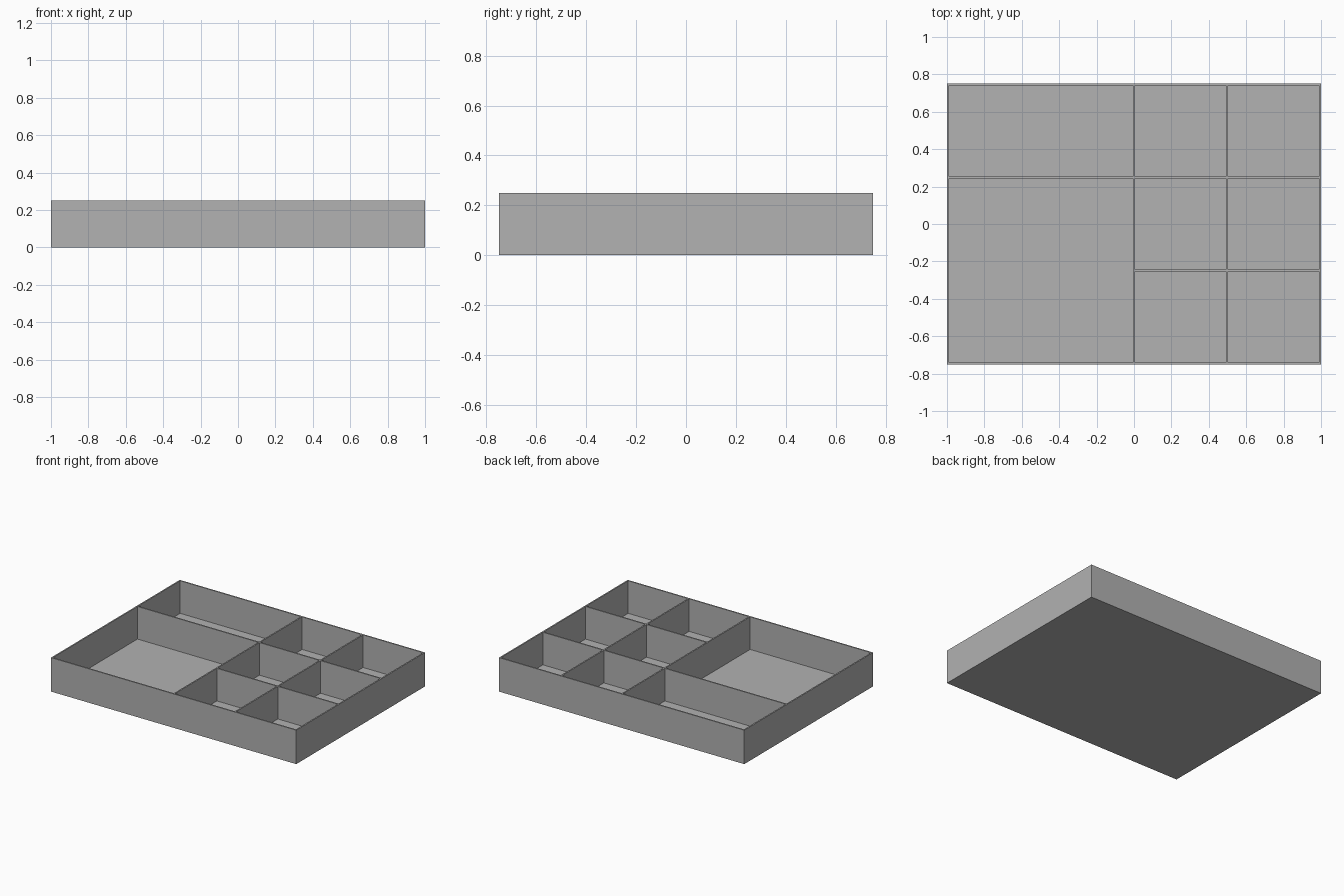
import bpy
import bmesh
from mathutils import Matrix, Vector

old = bpy.data.objects.get("Cube")
if old:
    bpy.data.objects.remove(old, do_unlink=True)

WIDTH, DEPTH, HEIGHT, WALL = 2.0, 1.5, 0.25, 0.01

# Material
grey = bpy.data.materials.new("plain grey")
grey.use_nodes = True
colour = (0.445, 0.445, 0.445, 1)
grey.diffuse_color = colour
grey.node_tree.nodes["Principled BSDF"].inputs["Base Color"].default_value = colour


def add_box(bm, low, high):
    low, high = Vector(low), Vector(high)
    matrix = Matrix.Translation((low + high) / 2) @ Matrix.Diagonal((*(high - low), 1))
    bmesh.ops.create_cube(bm, size=1, matrix=matrix)


def make_boxes(name, boxes):
    bm = bmesh.new()
    for low, high in boxes:
        add_box(bm, low, high)
    mesh = bpy.data.meshes.new(name)
    bm.to_mesh(mesh)
    bm.free()
    mesh.materials.append(grey)
    obj = bpy.data.objects.new(name, mesh)
    bpy.context.scene.collection.objects.link(obj)
    return obj


# Wall centre lines: one wide column and two narrow ones, three rows
x_end, y_end = (WIDTH - WALL) / 2, (DEPTH - WALL) / 2
xs = [-x_end, 0, x_end / 2, x_end]
ys = [-y_end, -y_end / 3, y_end / 3, y_end]


def pocket(x0, x1, y0, y1):
    h = WALL / 2
    return (x0 + h, y0 + h, WALL), (x1 - h, y1 - h, HEIGHT + 0.1)


# Two wide compartments on one side, six square ones on the other
pockets = [pocket(xs[0], xs[1], ys[0], ys[2]), pocket(xs[0], xs[1], ys[2], ys[3])]
for i in (1, 2):
    for j in range(3):
        pockets.append(pocket(xs[i], xs[i + 1], ys[j], ys[j + 1]))

tray = make_boxes("divided_tray", [((-WIDTH / 2, -DEPTH / 2, 0), (WIDTH / 2, DEPTH / 2, HEIGHT))])
cutter = make_boxes("compartment_cutter", pockets)
cutter.hide_render = True

# Hollow out the compartments
cut = tray.modifiers.new("compartments", "BOOLEAN")
cut.operation = "DIFFERENCE"
cut.solver = "EXACT"
cut.object = cutter
bpy.context.view_layer.update()
result = bpy.data.meshes.new_from_object(tray.evaluated_get(bpy.context.evaluated_depsgraph_get()))
tray.modifiers.clear()
tray.data = result
bpy.data.objects.remove(cutter, do_unlink=True)
